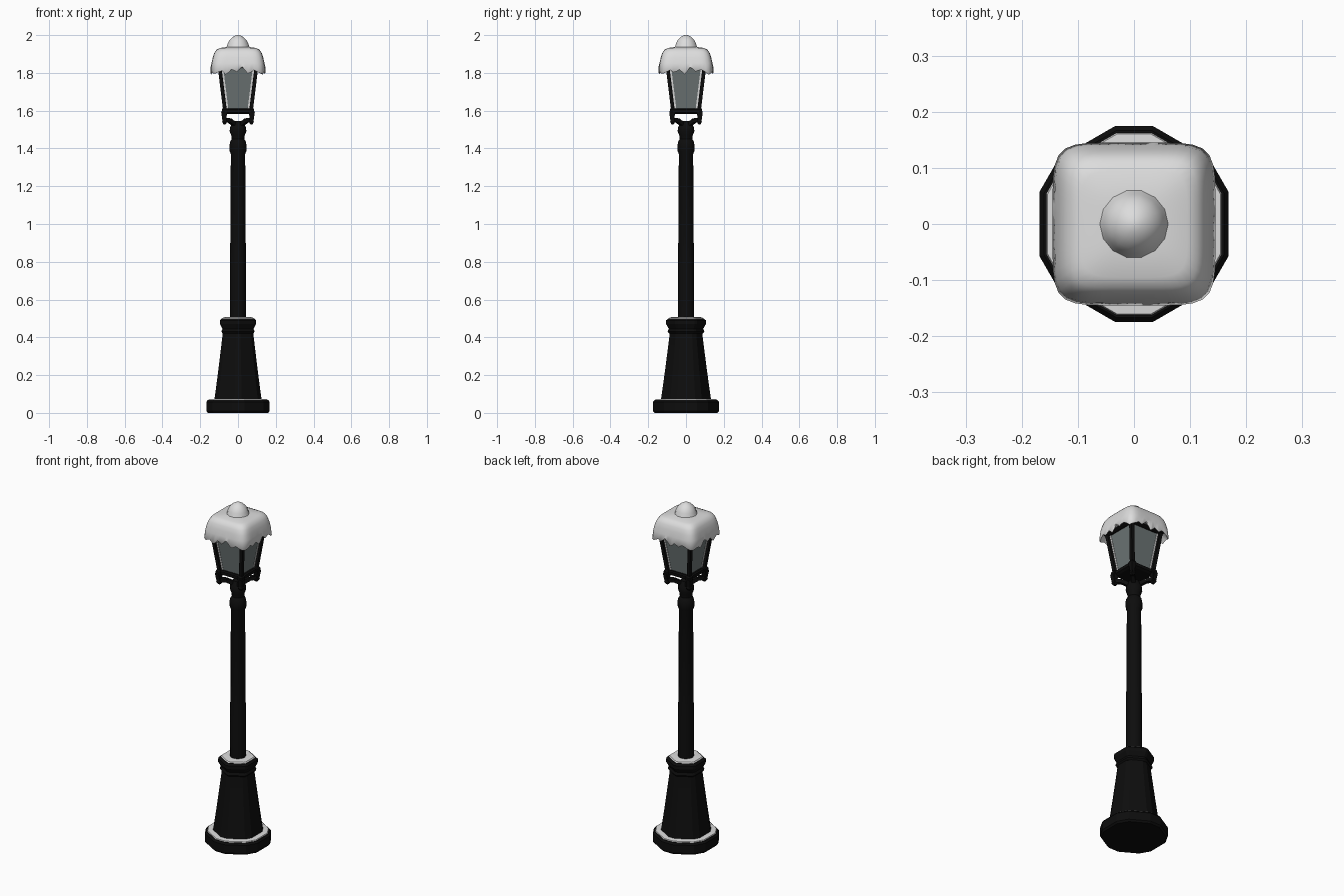
import bpy, bmesh, math
from mathutils import Vector

if "Cube" in bpy.data.objects:
    bpy.data.objects.remove(bpy.data.objects["Cube"])


def material(name, rgb):
    m = bpy.data.materials.new(name)
    m.diffuse_color = (*rgb, 1)
    m.use_nodes = True
    m.node_tree.nodes["Principled BSDF"].inputs["Base Color"].default_value = m.diffuse_color
    return m


IRON = material("black iron", (0.004, 0.004, 0.004))
SNOW = material("snow", (0.72, 0.72, 0.72))
GLASS = material("grey glass", (0.15, 0.175, 0.175))


def finish(bm, name, mat, smooth=None):
    bmesh.ops.recalc_face_normals(bm, faces=bm.faces)
    me = bpy.data.meshes.new(name)
    bm.to_mesh(me)
    bm.free()
    me.materials.append(mat)
    ob = bpy.data.objects.new(name, me)
    bpy.context.collection.objects.link(ob)
    if smooth:
        bpy.ops.object.select_all(action='DESELECT')
        ob.select_set(True)
        bpy.context.view_layer.objects.active = ob
        bpy.ops.object.shade_smooth_by_angle(angle=math.radians(smooth))
    return ob


def loft(name, rings, mat, smooth=None, closed=False):
    """Skin a stack of equal-length rings; cap the ends or join them."""
    bm = bmesh.new()
    rows = [[bm.verts.new(p) for p in r] for r in rings]
    n = len(rows[0])
    pairs = list(zip(rows, rows[1:]))
    if closed:
        pairs.append((rows[-1], rows[0]))
    for a, b in pairs:
        for i in range(n):
            j = (i + 1) % n
            bm.faces.new((a[i], a[j], b[j], b[i]))
    if not closed:
        bm.faces.new(rows[0])
        bm.faces.new(rows[-1])
    return finish(bm, name, mat, smooth)


def hexring(a, z, f=0.2):
    """Hexagon of apothem a, pointing along y, with clipped corners."""
    r = a / math.cos(math.pi / 6)
    c = [Vector((r * math.cos(math.radians(90 + 60 * k)),
                 r * math.sin(math.radians(90 + 60 * k)), z)) for k in range(6)]
    out = []
    for k in range(6):
        out += [c[k].lerp(c[k - 1], f), c[k].lerp(c[(k + 1) % 6], f)]
    return out


def circle(r, z, n=12):
    return [(r * math.cos(2 * math.pi * i / n), r * math.sin(2 * math.pi * i / n), z)
            for i in range(n)]


def square(h, z):
    return [(h, h, z), (-h, h, z), (-h, -h, z), (h, -h, z)]


def bars(name, segments, w, mat):
    """Square bars between pairs of points, joined in one object."""
    bm = bmesh.new()
    for p, q in segments:
        p, q = Vector(p), Vector(q)
        d = (q - p).normalized()
        side = d.cross(Vector((0, 0, 1)))
        side = side.normalized() if side.length > 0.6 else Vector((1, 0, 0))
        side = (side - d * side.dot(d)).normalized()
        up = side.cross(d)
        ends = [[bm.verts.new(e + (side * s + up * t) * w / 2)
                 for s, t in ((1, 1), (-1, 1), (-1, -1), (1, -1))] for e in (p, q)]
        for i in range(4):
            j = (i + 1) % 4
            bm.faces.new((ends[0][i], ends[0][j], ends[1][j], ends[1][i]))
        bm.faces.new(ends[0])
        bm.faces.new(ends[1])
    return finish(bm, name, mat)


# Pedestal
loft("base_plinth", [hexring(a, z) for a, z in
     ((0.160, 0), (0.168, 0.01), (0.168, 0.058), (0.160, 0.068))], IRON)
loft("pedestal", [hexring(a, z, 0.16) for a, z in
     ((0.127, 0.06), (0.122, 0.09), (0.105, 0.22), (0.088, 0.36), (0.08, 0.43))], IRON)
loft("pedestal_collar", [hexring(a, z, 0.08) for a, z in
     ((0.08, 0.42), (0.088, 0.43), (0.082, 0.445), (0.095, 0.47),
      (0.095, 0.49), (0.085, 0.50))], IRON)

# Snow lying on the ledges
loft("plinth_snow", [hexring(a, z) for a, z in
     ((0.12, 0.066), (0.157, 0.066), (0.154, 0.073), (0.12, 0.075))], SNOW, closed=True)
loft("collar_snow", [hexring(a, z, 0.08) for a, z in
     ((0.035, 0.498), (0.084, 0.498), (0.078, 0.506), (0.035, 0.508))], SNOW, closed=True)

# Post with turned neck
loft("post", [circle(r, z) for r, z in
     ((0.043, 0.49), (0.042, 0.75), (0.038, 1.37), (0.044, 1.385), (0.046, 1.41),
      (0.042, 1.435), (0.033, 1.45), (0.036, 1.47), (0.044, 1.49), (0.043, 1.51),
      (0.033, 1.53), (0.028, 1.545))], IRON, 35)

# Cradle arms, corner feet and lantern floor
DIAG = [(1, 1), (-1, 1), (-1, -1), (1, -1)]
arms = []
for sx, sy in DIAG:
    path = [(0.015, 1.525), (0.045, 1.548), (0.072, 1.552), (0.078, 1.595)]
    pts = [(sx * r, sy * r, z) for r, z in path]
    arms += list(zip(pts, pts[1:]))
bars("cradle_arms", arms, 0.022, IRON)
bm = bmesh.new()
for sx, sy in DIAG:
    rows = [[bm.verts.new((sx * 0.071 + dx * w, sy * 0.071 + dy * w, z)) for dx, dy in DIAG]
            for w, z in ((0.006, 1.528), (0.013, 1.54), (0.008, 1.56),
                         (0.013, 1.58), (0.015, 1.605), (0.009, 1.615))]
    for a, b in zip(rows, rows[1:]):
        for i in range(4):
            j = (i + 1) % 4
            bm.faces.new((a[i], a[j], b[j], b[i]))
    bm.faces.new(rows[0])
    bm.faces.new(rows[-1])
finish(bm, "corner_feet", IRON)
loft("lantern_floor", [square(h, z) for h, z in
     ((0.066, 1.583), (0.079, 1.59), (0.079, 1.607), (0.072, 1.612))], IRON)

# Lantern glass, frame and frost along the frame
loft("lantern_glass", [square(0.062, 1.605), square(0.092, 1.835)], GLASS)
bars("lantern_posts", [((sx * 0.069, sy * 0.069, 1.60), (sx * 0.098, sy * 0.098, 1.835))
                       for sx, sy in DIAG], 0.019, IRON)
frost = []
for s in (1, -1):
    for t in (1, -1):
        frost += [((t * 0.056, s * 0.0605, 1.612), (t * 0.083, s * 0.0895, 1.83)),
                  ((s * 0.0605, t * 0.056, 1.612), (s * 0.0895, t * 0.083, 1.83))]
bars("frost_edges", frost, 0.009, SNOW)
loft("roof_frame", [square(h, z) for h, z in
     ((0.1, 1.825), (0.118, 1.835), (0.118, 1.85), (0.06, 1.9))], IRON)


# Snow cap: rounded-square rings with a dripping hem
N = 64


def cap_ring(h, z, drip=0.0, power=6.0):
    out = []
    for i in range(N):
        a = 2 * math.pi * (i + 0.5) / N
        c, s = math.cos(a), math.sin(a)
        r = h / (abs(c) ** power + abs(s) ** power) ** (1 / power)
        wave = 0.5 + 0.3 * math.cos(16 * a + 0.6) + 0.2 * math.cos(7 * a + 1)
        wave = max(wave, 0.85 * abs(math.sin(2 * a)) ** 6)
        out.append((r * c, r * s, z - drip * wave))
    return out


loft("snow_cap", [cap_ring(0.09, 1.838), cap_ring(0.128, 1.832),
                  cap_ring(0.141, 1.832, 0.042), cap_ring(0.145, 1.834, 0.036),
                  cap_ring(0.140, 1.852), cap_ring(0.134, 1.88),
                  cap_ring(0.126, 1.905), cap_ring(0.113, 1.924),
                  cap_ring(0.095, 1.932, power=5), cap_ring(0.05, 1.938, power=3)],
     SNOW, 60)

# Snow-covered finial
loft("snow_finial", [circle(r, z, 14) for r, z in
     ((0.065, 1.928), (0.058, 1.943), (0.054, 1.957), (0.044, 1.975),
      (0.03, 1.989), (0.014, 1.998), (0.003, 2.0))], SNOW, 60)
